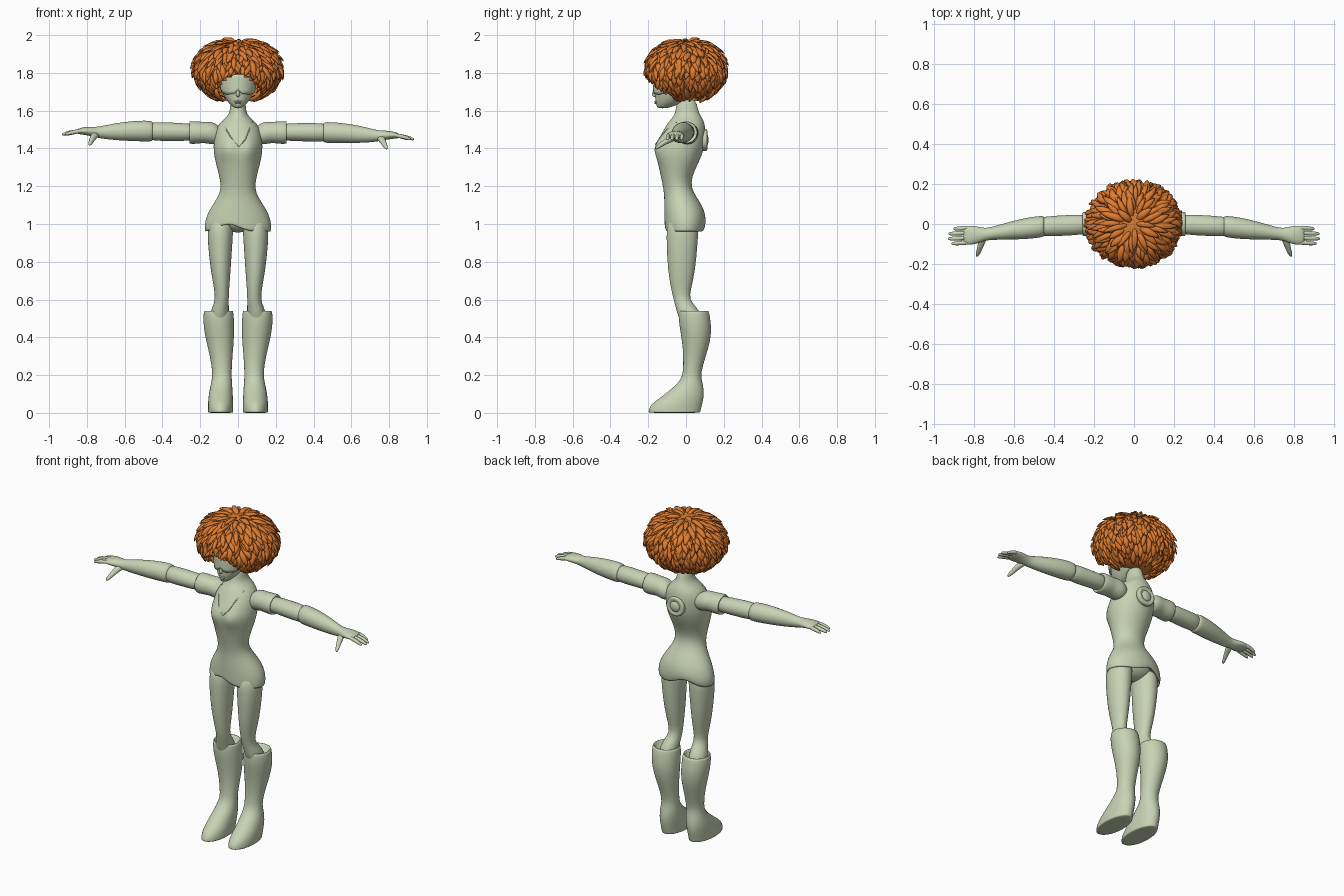
import bpy, bmesh, math, random
from mathutils import Vector

random.seed(4)
cube = bpy.data.objects.get("Cube")
if cube:
    bpy.data.objects.remove(cube)


def material(name, rgb):
    m = bpy.data.materials.new(name)
    m.use_nodes = True
    m.diffuse_color = (*rgb, 1)
    bsdf = next(n for n in m.node_tree.nodes if n.type == 'BSDF_PRINCIPLED')
    bsdf.inputs["Base Color"].default_value = (*rgb, 1)
    return m


SAGE = material("sage green", (0.58, 0.65, 0.46))
ORANGE = material("orange hair", (0.73, 0.2, 0.03))


def finish(bm, name, mat, levels=1):
    bmesh.ops.recalc_face_normals(bm, faces=bm.faces)
    mesh = bpy.data.meshes.new(name)
    bm.to_mesh(mesh)
    bm.free()
    mesh.materials.append(mat)
    mesh.shade_smooth()
    ob = bpy.data.objects.new(name, mesh)
    bpy.context.collection.objects.link(ob)
    if levels:
        ob.modifiers.new("smooth", 'SUBSURF').levels = levels
        ob.modifiers["smooth"].render_levels = levels
    return ob


def loft(name, rings, axis, n=20, side=1, shape=None):
    """Skin elliptical rings (x, y, z, ru, rv) lying across the given axis."""
    bm = bmesh.new()
    u, v = [k for k in range(3) if k != axis]
    loops = []
    for i, (x, y, z, ru, rv) in enumerate(rings):
        loop = []
        for k in range(n):
            a = math.tau * k / n
            p = Vector((x, y, z))
            p[u] += ru * math.cos(a)
            p[v] += rv * math.sin(a)
            if shape:
                shape(p, i)
            p.x *= side
            loop.append(bm.verts.new(p))
        loops.append(loop)
    for a, b in zip(loops, loops[1:]):
        for k in range(n):
            bm.faces.new((a[k], a[(k + 1) % n], b[(k + 1) % n], b[k]))
    bm.faces.new(loops[0])
    bm.faces.new(loops[-1])
    return finish(bm, name, SAGE)


def upright(rows):
    """Rows (z, x centre, half width, front y, back y) as rings."""
    return [(x, (f + b) / 2, z, w, (b - f) / 2) for z, x, w, f, b in rows]


def ball(name, loc, size):
    bm = bmesh.new()
    bmesh.ops.create_uvsphere(bm, u_segments=16, v_segments=10, radius=1)
    for v in bm.verts:
        v.co = Vector(loc) + Vector(a * b for a, b in zip(v.co, size))
    return finish(bm, name, SAGE, 0)


# Dress, bust and neck, with an uneven hem
def dress_shape(p, i):
    if i in (1, 2):
        p.z += 0.045 * math.exp(-((p.x + 0.05) / 0.07) ** 2)
    if p.y < 0:
        p.y -= 0.032 * math.exp(-((abs(p.x) - 0.06) / 0.045) ** 2 - ((p.z - 1.4) / 0.045) ** 2)


torso = loft("dress_and_neck", upright([
    (1.03, 0, .14, -.085, .075), (.95, 0, .170, -.108, .094), (.963, 0, .178, -.114, .101),
    (1.02, 0, .177, -.114, .107), (1.08, 0, .150, -.116, .097), (1.14, 0, .107, -.115, .058),
    (1.19, 0, .089, -.12, .028), (1.25, 0, .098, -.133, .03), (1.32, 0, .118, -.148, .065),
    (1.37, 0, .128, -.156, .086), (1.41, 0, .131, -.155, .098), (1.46, 0, .126, -.138, .105),
    (1.51, 0, .116, -.112, .103), (1.545, 0, .088, -.09, .095), (1.57, 0, .055, -.065, .08),
    (1.6, 0, .041, -.053, .062), (1.67, 0, .04, -.05, .055)]), 2, 28, shape=dress_shape)
ball("pelvis", (0, -.01, 1.04), (.13, .085, .085))

# Head and face
head = loft("head", upright([
    (1.612, 0, .016, -.15, -.1), (1.628, 0, .038, -.158, -.05), (1.655, 0, .062, -.163, 0),
    (1.69, 0, .082, -.166, .04), (1.73, 0, .094, -.164, .06), (1.79, 0, .1, -.163, .08),
    (1.85, 0, .098, -.15, .09), (1.91, 0, .07, -.1, .06)]), 2, 24)
loft("nose", upright([(1.672, 0, .006, -.168, -.15), (1.68, 0, .014, -.186, -.14),
                      (1.70, 0, .009, -.178, -.14), (1.73, 0, .006, -.166, -.14)]), 2, 10)
for name, z, w in (("upper_lip", 1.648, .022), ("lower_lip", 1.639, .017)):
    ball(name, (0, -.157, z), (w, .011, .005))

bpy.context.view_layer.update()
graph = bpy.context.evaluated_depsgraph_get()


def front_point(ob, x, z, lift):
    hit, loc, normal, _ = ob.evaluated_get(graph).ray_cast(Vector((x, -1, z)), Vector((0, 1, 0)))
    return loc + normal * lift if hit else Vector((x, -.06, z))


# Visor wrapped round the face, notched over the nose
bm = bmesh.new()
cols, rows = 24, 6
grid = []
for i in range(cols + 1):
    x = .085 * (2 * i / cols - 1)
    low = 1.688 + .02 * math.exp(-(x / .014) ** 2) + 3 * max(0, abs(x) - .055) ** 1.5
    grid.append([bm.verts.new(front_point(head, x, low + (1.79 - low) * j / rows, .006))
                 for j in range(rows + 1)])
for i in range(cols):
    for j in range(rows):
        bm.faces.new((grid[i][j], grid[i + 1][j], grid[i + 1][j + 1], grid[i][j + 1]))
visor = finish(bm, "visor", SAGE, 0)
solid = visor.modifiers.new("thickness", 'SOLIDIFY')
solid.thickness, solid.offset = .009, 0

# Neckline trim
curve = bpy.data.curves.new("neckline", 'CURVE')
curve.dimensions, curve.bevel_depth = '3D', .003
curve.materials.append(SAGE)
path = [(-.078, 1.54), (-.062, 1.5), (-.035, 1.455), (.004, 1.41), (.022, 1.428),
        (.038, 1.445), (.06, 1.5), (.076, 1.54)]
line = curve.splines.new('POLY')
line.points.add(len(path) - 1)
for point, (x, z) in zip(line.points, path):
    point.co = (*front_point(torso, x, z, 0), 1)
bpy.context.collection.objects.link(bpy.data.objects.new("neckline", curve))

# Round pack on the back
loft("back_disc", [(0, y, 1.445, r, r) for y, r in
                   ((.06, .058), (.108, .06), (.113, .056), (.113, .04), (.107, .037))], 1, 24)
ball("back_button", (0, .104, 1.445), (.034, .016, .034))

for side, word in ((1, "left"), (-1, "right")):
    # Legs and boots
    loft(word + "_leg", upright([
        (1.04, .09, .06, -.09, .06), (.97, .093, .069, -.104, .068), (.9, .095, .066, -.104, .062),
        (.75, .092, .053, -.097, .05), (.65, .086, .039, -.078, .025), (.6, .085, .036, -.066, .018),
        (.56, .092, .044, -.055, .055), (.52, .1, .052, -.045, .085), (.45, .1, .05, -.02, .09)]),
        2, side=side)
    loft(word + "_boot", upright([
        (.5, .103, .06, -.02, .09), (.535, .103, .069, -.03, .108), (.548, .103, .077, -.036, .119),
        (.51, .103, .082, -.041, .128), (.45, .101, .082, -.034, .136), (.38, .095, .074, -.022, .13),
        (.3, .089, .06, -.014, .105), (.21, .084, .05, -.016, .078), (.17, .086, .054, -.03, .085),
        (.12, .09, .062, -.085, .097), (.075, .092, .066, -.145, .094), (.045, .092, .068, -.187, .087),
        (.015, .092, .067, -.2, .08), (.003, .092, .067, -.2, .076), (0, .092, .065, -.195, .073)]),
        2, side=side)

    # Arms hang a touch lower on the left
    def droop(p, i):
        p.z -= (.05 if side == 1 else .008) * max(0, p.x - .3)

    def limb(name, rings, axis=0, n=16):
        loft(word + "_" + name, rings, axis, n, side, droop)

    limb("sleeve", [(.08, .01, 1.47, .04, .035), (.115, .008, 1.475, .058, .055),
                    (.14, .006, 1.482, .064, .062), (.18, .002, 1.485, .06, .056),
                    (.21, .002, 1.484, .064, .06), (.25, 0, 1.484, .063, .062),
                    (.262, 0, 1.484, .058, .057), (.25, 0, 1.484, .05, .05)])
    limb("upper_arm", [(.2, 0, 1.485, .048, .045), (.3, -.005, 1.487, .053, .048),
                       (.4, -.01, 1.49, .052, .051), (.49, -.015, 1.493, .05, .05)])
    limb("glove", [(.45, -.012, 1.492, .045, .045), (.452, -.012, 1.492, .054, .055),
                   (.49, -.016, 1.494, .056, .057), (.56, -.025, 1.494, .053, .054),
                   (.64, -.036, 1.492, .043, .047), (.71, -.047, 1.489, .033, .036),
                   (.745, -.052, 1.489, .031, .029), (.78, -.055, 1.494, .042, .025),
                   (.815, -.056, 1.497, .05, .021), (.845, -.057, 1.495, .047, .015),
                   (.855, -.057, 1.494, .038, .01)])
    for name, y, tip in (("index", -.094, .915), ("middle", -.07, .932),
                         ("ring", -.045, .93), ("little", -.02, .905)):
        limb(name + "_finger", [(.82, y, 1.498, .009, .01), (.86, y, 1.493, .0125, .0125),
                                (tip - .025, y - .003, 1.487, .011, .011),
                                (tip - .005, y - .004, 1.48, .008, .008),
                                (tip, y - .004, 1.479, .003, .003)], n=10)
    limb("thumb", [(.75, -.05, 1.482, .022, .02), (.762, -.09, 1.47, .02, .019),
                   (.772, -.12, 1.452, .015, .016), (.782, -.15, 1.432, .012, .013),
                   (.787, -.164, 1.424, .006, .006)], 1, 10)

# Hair: inner shell plus overlapping leaf-shaped tufts
CENTRE, RADII = Vector((0, 0, 1.815)), (.24, .218, .175)


def on_hair(theta, phi, scale):
    d = (math.sin(phi) * math.cos(theta), math.sin(phi) * math.sin(theta), math.cos(phi))
    return CENTRE + Vector(a * b * scale for a, b in zip(d, RADII))


def covers_face(p):
    fringe = 1.79 - 5 * p.x * p.x
    return p.y < -.05 and (abs(p.x) < .105 and p.z < fringe or p.z < 1.66 - (p.y + .05) * .55)


bm = bmesh.new()
bmesh.ops.create_uvsphere(bm, u_segments=40, v_segments=24, radius=.88)
for v in bm.verts:
    v.co = CENTRE + Vector(a * b for a, b in zip(v.co, RADII))
bmesh.ops.delete(bm, geom=[f for f in bm.faces if covers_face(f.calc_center_median())], context='FACES')
finish(bm, "hair_shell", ORANGE, 0)

bm = bmesh.new()
COUNT, STEPS = 480, 5
for k in range(COUNT):
    theta = k * math.pi * (3 - math.sqrt(5))
    phi = math.acos(1 - 1.7 * (k + .5) / COUNT)
    reach, drift = random.uniform(.36, .56), random.uniform(-.16, .16)
    lift, width = random.uniform(.98, 1.06), random.uniform(.013, .02)
    while reach > .1 and covers_face(on_hair(theta + drift, phi + reach, 1)):
        reach -= .05
    if reach <= .1:
        continue
    across = Vector((-math.sin(theta), math.cos(theta), 0))
    loops = []
    for t, w in zip((0, .3, .6, .85, 1), (.6, 1, .95, .55, .04)):
        mid = on_hair(theta + drift * t, min(phi + reach * t, 2.8), .86 + (lift - .86) * t ** .7)
        out = (mid - CENTRE).normalized()
        loops.append([bm.verts.new(mid + across * width * w * math.cos(a) + out * width * .6 * w * math.sin(a))
                      for a in (math.tau * j / 6 for j in range(6))])
    for a, b in zip(loops, loops[1:]):
        for j in range(6):
            bm.faces.new((a[j], a[(j + 1) % 6], b[(j + 1) % 6], b[j]))
    bm.faces.new(loops[0])
    bm.faces.new(loops[-1])
finish(bm, "hair_tufts", ORANGE, 0)
